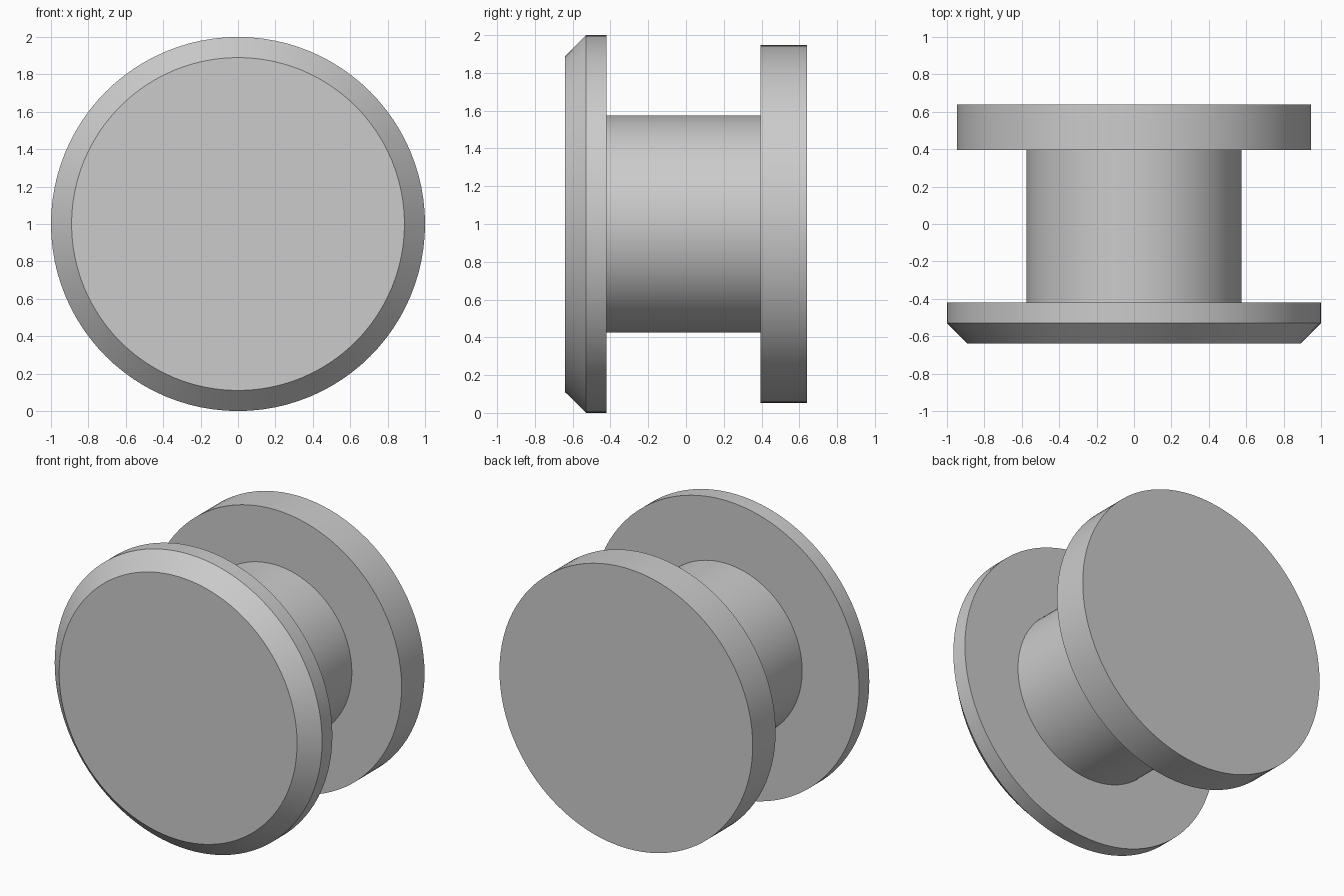
import bpy
import bmesh
import math
from mathutils import Matrix, Vector

cube = bpy.data.objects.get("Cube")
if cube:
    bpy.data.objects.remove(cube, do_unlink=True)

SEGMENTS = 96
CENTRE_Z = 1.0

grey = bpy.data.materials.new("plain_grey")
grey.use_nodes = True
colour = (0.6, 0.6, 0.6, 1)
grey.diffuse_color = colour
grey.node_tree.nodes["Principled BSDF"].inputs["Base Color"].default_value = colour


def turned_part(name, profile, cap_front=True, cap_back=True):
    """Turn (radius, y) points around the front-to-back axis."""
    bm = bmesh.new()
    rings = []
    for radius, y in profile:
        rings.append([
            bm.verts.new((radius * math.cos(a), y, CENTRE_Z + radius * math.sin(a)))
            for a in (math.tau * i / SEGMENTS for i in range(SEGMENTS))
        ])
    for near, far in zip(rings, rings[1:]):
        for i in range(SEGMENTS):
            j = (i + 1) % SEGMENTS
            bm.faces.new((near[i], near[j], far[j], far[i]))
    if cap_front:
        bm.faces.new(rings[0])
    if cap_back:
        bm.faces.new(rings[-1])
    bmesh.ops.recalc_face_normals(bm, faces=bm.faces)
    mesh = bpy.data.meshes.new(name)
    bm.to_mesh(mesh)
    bm.free()
    mesh.materials.append(grey)
    obj = bpy.data.objects.new(name, mesh)
    bpy.context.collection.objects.link(obj)
    bpy.ops.object.select_all(action="DESELECT")
    obj.select_set(True)
    bpy.context.view_layer.objects.active = obj
    bpy.ops.object.shade_smooth_by_angle(angle=math.radians(30))
    return obj


# Chamfered front flange
turned_part("front_flange", [(0.89, -0.64), (1.0, -0.53), (1.0, -0.42)])
# Central shaft, meeting both flanges
turned_part("shaft", [(0.575, -0.42), (0.575, 0.395)], False, False)
# Plain back flange
turned_part("back_flange", [(0.947, 0.395), (0.947, 0.64)])
